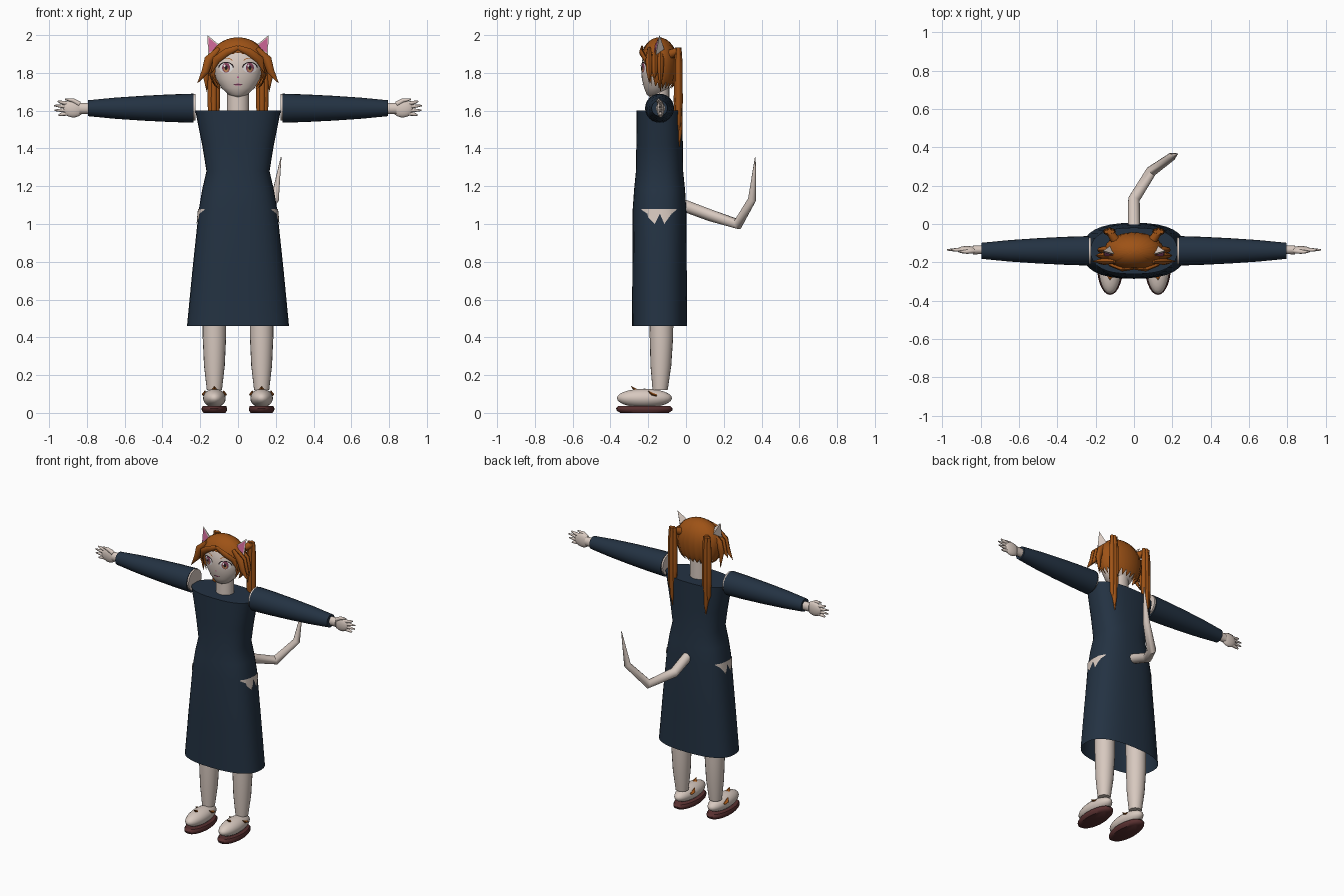
import bpy, bmesh, math
from math import sin, cos, pi
from mathutils import Vector
from mathutils.bvhtree import BVHTree

if "Cube" in bpy.data.objects:
    bpy.data.objects.remove(bpy.data.objects["Cube"])


def material(name, rgb):
    m = bpy.data.materials.new(name)
    m.use_nodes = True
    m.diffuse_color = (*rgb, 1)
    m.node_tree.nodes["Principled BSDF"].inputs["Base Color"].default_value = (*rgb, 1)
    return m


SKIN = material("pale skin", (0.68, 0.58, 0.52))
NAVY = material("navy cloth", (0.017, 0.032, 0.055))
HAIR = material("auburn hair", (0.34, 0.085, 0.008))
SOLE = material("maroon sole", (0.10, 0.03, 0.03))
PINK = material("ear pink", (0.55, 0.12, 0.28))
WHITE = material("eye white", (0.8, 0.78, 0.78))
IRIS = material("plum iris", (0.22, 0.05, 0.10))
BLACK = material("lash black", (0.015, 0.01, 0.012))
AMBER = material("amber iris", (0.55, 0.24, 0.10))
MID = -0.14  # depth of the body axis


def finish(name, bm, mat, angle=40):
    bmesh.ops.recalc_face_normals(bm, faces=bm.faces)
    me = bpy.data.meshes.new(name)
    bm.to_mesh(me)
    bm.free()
    ob = bpy.data.objects.new(name, me)
    bpy.context.collection.objects.link(ob)
    me.materials.append(mat)
    bpy.ops.object.select_all(action="DESELECT")
    ob.select_set(True)
    bpy.context.view_layer.objects.active = ob
    bpy.ops.object.shade_smooth_by_angle(angle=math.radians(angle))
    return ob


def loft(name, rings, mat, cap=(True, True), angle=40):
    bm = bmesh.new()
    rows = [[bm.verts.new(p) for p in r] for r in rings]
    n = len(rows[0])
    for a, b in zip(rows, rows[1:]):
        for i in range(n):
            j = (i + 1) % n
            bm.faces.new((a[i], a[j], b[j], b[i]))
    for on, row in zip(cap, (rows[0], rows[-1])):
        if on:
            bm.faces.new(row)
    return finish(name, bm, mat, angle)


def oval(x, y, z, rx, ry, n=28, power=2.0):
    def bend(v):
        return math.copysign(abs(v) ** (2 / power), v)
    return [(x + rx * bend(cos(2 * pi * i / n)), y + ry * bend(sin(2 * pi * i / n)), z) for i in range(n)]


def tube(name, path, radii, mat, n=12, flat=1.0, up=(0, 1, 0), angle=50):
    # flat scales the thickness along the up direction
    pts = [Vector(p) for p in path]
    rings = []
    for k, (p, r) in enumerate(zip(pts, radii)):
        t = (pts[min(k + 1, len(pts) - 1)] - pts[max(k - 1, 0)]).normalized()
        side = t.cross(Vector(up)).normalized()
        other = side.cross(t)
        rings.append([p + r * (side * cos(2 * pi * i / n) + other * flat * sin(2 * pi * i / n)) for i in range(n)])
    return loft(name, rings, mat, angle=angle)


def ellipsoid(name, c, r, mat, seg=24):
    bm = bmesh.new()
    bmesh.ops.create_uvsphere(bm, u_segments=seg, v_segments=seg // 2, radius=1)
    for v in bm.verts:
        v.co = Vector((c[i] + v.co[i] * r[i] for i in range(3)))
    return finish(name, bm, mat, 60)


# Dress: bodice and flared skirt, open at the hem
DRESS = [(0.46, 0.27, 0.146), (0.75, 0.242, 0.144), (1.08, 0.207, 0.142), (1.18, 0.19, 0.135),
         (1.28, 0.167, 0.125), (1.42, 0.19, 0.123), (1.6, 0.226, 0.121)]
loft("dress", [oval(0, MID, z, rx, ry, 32, 2.5) for z, rx, ry in DRESS], NAVY, (False, True))


# Ragged hip openings, as thin plates that follow the skirt
def skirt_x(y, z):
    for (z0, a0, b0), (z1, a1, b1) in zip(DRESS, DRESS[1:]):
        if z0 <= z <= z1:
            f = (z - z0) / (z1 - z0)
            a, b = a0 + f * (a1 - a0), b0 + f * (b1 - b0)
            return a * (1 - abs((y - MID) / b) ** 2.5) ** 0.4 + 0.005


RAGGED = [(-0.235, 1.075), (-0.205, 1.055), (-0.2, 1.035), (-0.165, 1.0), (-0.138, 1.055),
          (-0.115, 1.0), (-0.09, 1.035), (-0.075, 1.055), (-0.05, 1.075)]
for s, side in ((1, "left"), (-1, "right")):
    bm = bmesh.new()
    cols = [[bm.verts.new((s * skirt_x(y, z), y, z)) for z in (1.08, low)] for y, low in RAGGED]
    for a, b in zip(cols, cols[1:]):
        bm.faces.new((a[0], b[0], b[1], a[1]))
    finish(side + "_hip_opening", bm, SKIN)

# Head, lofted upward from the chin, and neck
HEAD = [(1.672, 0.015, -0.19, -0.16), (1.685, 0.05, -0.208, -0.12), (1.72, 0.088, -0.222, -0.09),
        (1.77, 0.117, -0.234, -0.075), (1.83, 0.13, -0.238, -0.065), (1.89, 0.128, -0.228, -0.07),
        (1.94, 0.1, -0.2, -0.09), (1.965, 0.04, -0.165, -0.12)]
head = loft("head", [oval(0, (f + b) / 2, z, rx, (b - f) / 2, 32) for z, rx, f, b in HEAD], SKIN, angle=70)
loft("neck", [oval(0, -0.14, z, 0.058, 0.052, 20) for z in (1.57, 1.63, 1.73)], SKIN)
tree = BVHTree.FromPolygons([v.co for v in head.data.vertices], [p.vertices[:] for p in head.data.polygons])


# Face details: thin patches laid on the head
def patch(name, cx, cz, rx, rz, mat, lift, start=0.0, end=2 * pi, inner=0.0):
    bm = bmesh.new()
    rows = []
    for f in (inner, (1 + inner) / 2, 1):
        row = []
        for i in range(25):
            t = start + (end - start) * i / 24
            x, z = cx + f * rx * cos(t), cz + f * rz * sin(t)
            hit = tree.ray_cast(Vector((x, -1, z)), Vector((0, 1, 0)))[0]
            row.append(bm.verts.new((x, hit.y - lift, z)))
        rows.append(row)
    for a, b in zip(rows, rows[1:]):
        for i in range(24):
            bm.faces.new((a[i], a[i + 1], b[i + 1], b[i]))
    bmesh.ops.remove_doubles(bm, verts=bm.verts, dist=0.00001)
    return finish(name, bm, mat)


for s, side in ((1, "left"), (-1, "right")):
    x = s * 0.063
    patch(side + "_eye_white", x, 1.826, 0.036, 0.026, WHITE, 0.002)
    patch(side + "_iris", x, 1.827, 0.021, 0.026, IRIS, 0.004)
    patch(side + "_iris_glow", x, 1.819, 0.014, 0.014, AMBER, 0.005)
    patch(side + "_pupil", x, 1.828, 0.008, 0.012, BLACK, 0.006)
    patch(side + "_eye_glint", x - 0.008, 1.838, 0.005, 0.006, WHITE, 0.007)
    patch(side + "_lashes", x, 1.826, 0.042, 0.032, BLACK, 0.005, 0.1, pi - 0.1, 0.84)
    patch(side + "_brow", x, 1.85, 0.042, 0.03, HAIR, 0.004, 0.6, pi - 0.6, 0.88)
patch("mouth", 0, 1.738, 0.022, 0.005, PINK, 0.003)
patch("mouth_line", 0, 1.74, 0.024, 0.002, BLACK, 0.004)
patch("nose", 0, 1.777, 0.006, 0.004, PINK, 0.003)


# Hair cap: a ribbed shell with a parted fringe, long sides and a ragged nape
def hair_edge(t, i):
    front = -sin(t)
    if front > 0.62:
        return 1.882 + 0.022 * (1 - abs(cos(t)) / 0.8) + 0.006 * (i % 2)
    if front > 0.2:
        return 1.78 - 0.05 * (i % 3 == 0)
    return 1.715 + 0.03 * (i % 3) * 0.6


N = 72
rows = []
for k in range(13):
    row = []
    for i in range(N):
        t = 2 * pi * i / N
        low = hair_edge(t, i)
        lat = (k / 12) * math.acos(max(-1, (low - 1.85) / 0.138))
        rib = 1 + 0.02 * (i % 2) * (k > 3)
        w = max(sin(lat), 0.02) if lat < pi / 2 else 0.55 + 0.45 * sin(lat)
        row.append((0.156 * w * rib * cos(t), -0.143 + 0.099 * w * rib * sin(t), 1.85 + 0.138 * cos(lat)))
    rows.append(row)
loft("hair_cap", rows, HAIR, (True, False), 50)

for s, side in ((1, "left"), (-1, "right")):
    # Fringe sweep and loose locks beside the face
    tube(side + "_fringe", [(0, -0.232, 1.935), (s * 0.06, -0.238, 1.91), (s * 0.115, -0.213, 1.87),
         (s * 0.14, -0.2, 1.8)], (0.012, 0.02, 0.022, 0.001), HAIR, 8, 0.5)
    for k, (reach, drop) in enumerate(((0.215, 1.745), (0.2, 1.765), (0.165, 1.7))):
        y = -0.195 + 0.03 * k
        tube(f"{side}_lock_{k + 1}", [(s * 0.1, y, 1.93), (s * 0.155, y, 1.87), (s * 0.172, y, 1.81),
             (s * reach, y, drop)], (0.012, 0.024, 0.02, 0.001), HAIR, 8, 0.8)
    # Long twin tails, each a bundle of strands
    for k, (dx, dy, tip) in enumerate(((-0.016, 0, 1.5), (0.016, 0, 1.46), (0, 0.006, 1.41), (0, -0.008, 1.44))):
        cx, cy = s * (0.128 + dx), -0.04 + dy
        tube(f"{side}_tail_strand_{k + 1}", [(cx, cy, 1.935), (cx, cy, 1.85), (cx, cy, 1.65), (cx, cy, tip + 0.08),
             (s * 0.125, cy, tip)], (0.01, 0.016, 0.017, 0.014, 0.002), HAIR, 8)
    tube(side + "_hair_tie", [(s * 0.1, -0.08, 1.9), (s * 0.128, -0.04, 1.915)], (0.025, 0.02), HAIR, 8)

    # Pointed ears with a pink front
    for name, mat, size, shift in (("ear", SKIN, 1, 0), ("inner_ear", PINK, 0.78, -0.006)):
        bm = bmesh.new()
        mx, mz = 0.138, 1.945
        tri = [(0.162, 2.0), (0.158, 1.895), (0.09, 1.94)]
        tri = [(s * (mx + (a - mx) * size), mz + (b - mz) * size) for a, b in tri]
        y = -0.16 + shift
        front = [bm.verts.new((a, y + 0.02 * (k == 0), b)) for k, (a, b) in enumerate(tri)]
        back = bm.verts.new((s * 0.125, y + (0.045 if size == 1 else 0.008), 1.925))
        bm.faces.new(front)
        for k in range(3):
            bm.faces.new((front[k], front[(k + 1) % 3], back))
        finish(f"{side}_{name}", bm, mat, 30)

    # Arm: sleeve, shoulder, wrist and flat hand
    tube(side + "_sleeve", [(s * a, MID, 1.613) for a in (0.235, 0.36, 0.5, 0.65, 0.795)],
         (0.077, 0.073, 0.066, 0.056, 0.042), NAVY, 24)
    tube(side + "_shoulder", [(s * a, MID, 1.618) for a in (0.224, 0.25)], (0.07, 0.07), SKIN, 24)
    tube(side + "_wrist", [(s * a, -0.135, 1.612) for a in (0.76, 0.84)], (0.028, 0.03), SKIN, 14, 0.8)
    ellipsoid(side + "_palm", (s * 0.872, -0.135, 1.61), (0.055, 0.02, 0.046), SKIN)
    for k, (z, tip, reach) in enumerate(((1.638, 1.65, 0.955), (1.62, 1.627, 0.975), (1.602, 1.602, 0.972), (1.585, 1.576, 0.95))):
        tube(f"{side}_finger_{k + 1}", [(s * 0.9, -0.135, z), (s * 0.935, -0.135, (z + tip) / 2), (s * reach, -0.135, tip)],
             (0.011, 0.009, 0.004), SKIN, 8)
    tube(side + "_thumb", [(s * 0.84, -0.14, 1.635), (s * 0.875, -0.145, 1.655), (s * 0.915, -0.145, 1.66)],
         (0.014, 0.011, 0.004), SKIN, 8)

    # Leg, slipper and sole
    LEG = [(0.12, 0.04, -0.137), (0.25, 0.055, -0.133), (0.4, 0.062, -0.13), (0.6, 0.064, -0.13), (1.0, 0.075, -0.135)]
    loft(side + "_leg", [oval(s * 0.125, y, z, r, r, 20) for z, r, y in LEG], SKIN)
    ellipsoid(side + "_slipper", (s * 0.125, -0.22, 0.078), (0.06, 0.146, 0.05), SKIN)
    loft(side + "_sole", [oval(s * 0.125, -0.22, z, 0.068 * f, 0.15 * f, 28)
         for z, f in ((0, 0.85), (0.012, 0.98), (0.024, 1), (0.036, 0.92))], SOLE, angle=50)
    # Small pointed trims on the slipper
    for k, (dx, y, z) in enumerate(((0, -0.27, 0.122), (0.05, -0.18, 0.098), (-0.05, -0.18, 0.098))):
        c = Vector((s * 0.125 + dx, y, z))
        tube(f"{side}_slipper_trim_{k + 1}", [c + Vector((0, 0.025, -0.006)), c, c + Vector((0, -0.022, 0.02))],
             (0.012, 0.017, 0.001), HAIR, 4, 0.5, (0, 0, 1), 20)

# Bent tail
tube("tail", [(0, -0.03, 1.105), (0, 0.13, 1.045), (0.09, 0.275, 1.0), (0.195, 0.35, 1.13), (0.228, 0.367, 1.355)],
     (0.032, 0.031, 0.029, 0.022, 0.002), SKIN, 12, 1, (1, 0, 0))
